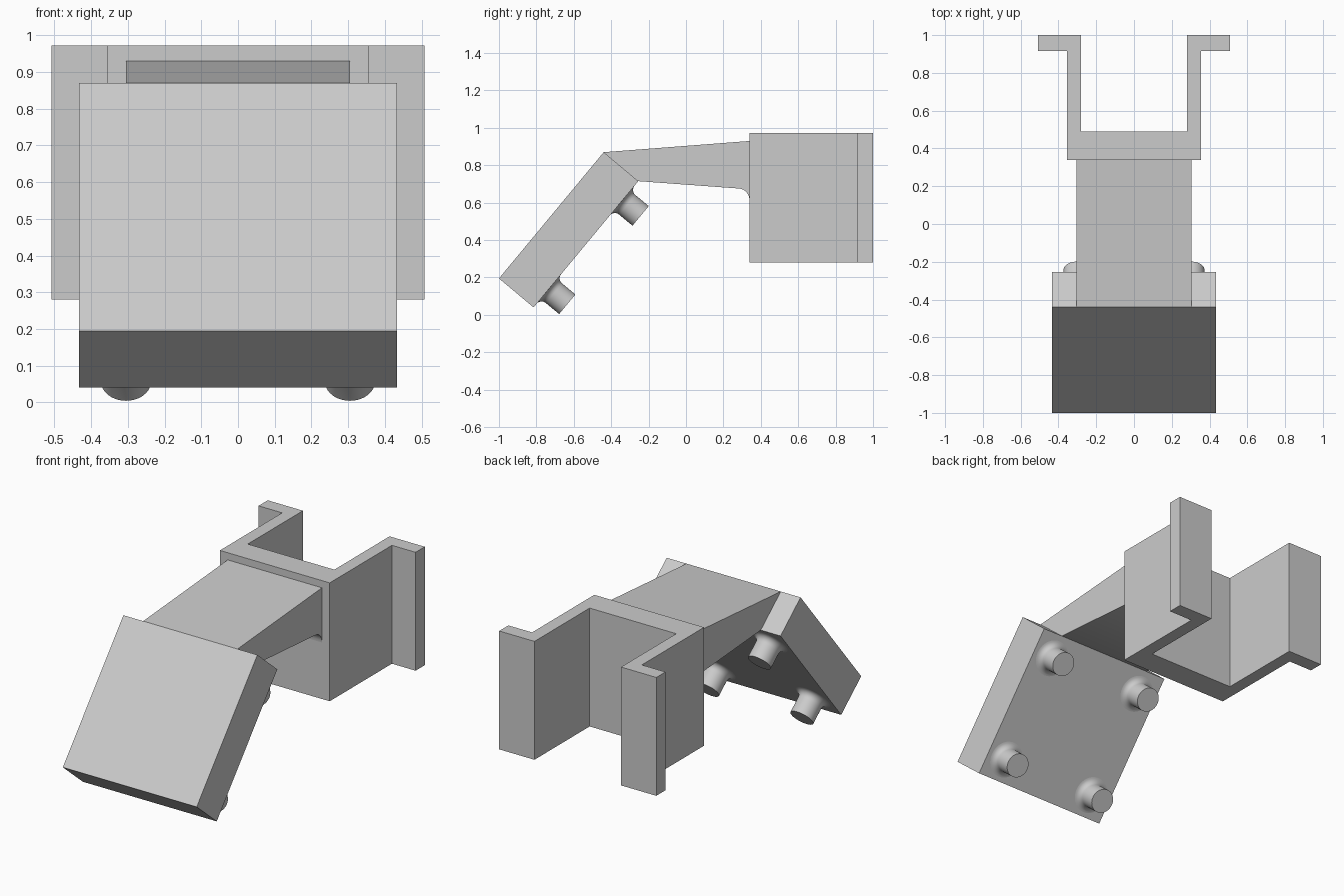
import bpy
import bmesh
from math import sin, cos, pi, tau
from mathutils import Vector

cube = bpy.data.objects.get("Cube")
if cube:
    bpy.data.objects.remove(cube, do_unlink=True)

GREY = (0.6, 0.6, 0.6, 1)
grey = bpy.data.materials.new("plain grey")
grey.use_nodes = True
grey.diffuse_color = GREY
grey.node_tree.nodes["Principled BSDF"].inputs["Base Color"].default_value = GREY


def finish(name, bm):
    """Turn a bmesh into a named grey object."""
    bmesh.ops.recalc_face_normals(bm, faces=bm.faces)
    mesh = bpy.data.meshes.new(name)
    bm.to_mesh(mesh)
    bm.free()
    mesh.materials.append(grey)
    obj = bpy.data.objects.new(name, mesh)
    bpy.context.collection.objects.link(obj)
    return obj


def smooth(obj):
    bpy.ops.object.select_all(action="DESELECT")
    obj.select_set(True)
    bpy.context.view_layer.objects.active = obj
    bpy.ops.object.shade_smooth_by_angle(angle=pi / 5)


def prism(name, outline, push):
    """Extrude a closed outline of 3D points along a vector."""
    bm = bmesh.new()
    face = bm.faces.new([bm.verts.new(p) for p in outline])
    grown = bmesh.ops.extrude_face_region(bm, geom=[face], use_keep_orig=True)
    moved = [v for v in grown["geom"] if isinstance(v, bmesh.types.BMVert)]
    bmesh.ops.translate(bm, verts=moved, vec=push)
    return finish(name, bm)


def side_prism(name, profile, half_width):
    """Extrude a (y, z) side profile across the width."""
    return prism(name, [(-half_width, y, z) for y, z in profile],
                 (2 * half_width, 0, 0))


# Tilted slab
top_front, top_back = (-0.44, 0.87), (-0.255, 0.715)
low_front, low_back = (-1.0, 0.195), (-0.815, 0.04)
side_prism("tilted_slab", [top_front, low_front, low_back, top_back], 0.433)

# Arm with a rounded inner corner where it meets the bracket
corner = [(0.28 + 0.06 * sin(i * pi / 16), 0.61 + 0.066 * cos(i * pi / 16))
          for i in range(9)]
arm = side_prism("arm", [top_front, top_back] + corner + [(0.34, 0.93)], 0.305)
smooth(arm)

# Bracket: a web with two rails and outward flanges, mirrored in plan
half_plan = [(0.355, 0.34), (0.355, 0.915), (0.508, 0.915),
             (0.508, 1.0), (0.28, 1.0), (0.28, 0.49)]
plan = half_plan + [(-x, y) for x, y in reversed(half_plan)]
prism("bracket", [(x, y, 0.28) for x, y in plan], (0, 0, 0.692))

# Pegs with flared bases on the slab underside
origin = Vector((0, *low_back))
along = (Vector((0, *top_back)) - origin).normalized()
outward = Vector((0, along.z, -along.y))
across = Vector((1, 0, 0))
RADIUS, FLARE, HEIGHT = 0.068, 0.035, 0.128


def peg(name, x, distance):
    base = origin + along * distance + across * x
    rings = [(RADIUS + FLARE * (1 - sin(t)), FLARE * (1 - cos(t)))
             for t in (i * pi / 12 for i in range(7))]
    rings = [(rings[0][0], -0.01)] + rings + [(RADIUS, HEIGHT)]
    bm = bmesh.new()
    verts = [bm.verts.new(base + across * r + outward * h) for r, h in rings]
    edges = [bm.edges.new(pair) for pair in zip(verts, verts[1:])]
    bmesh.ops.spin(bm, geom=verts + edges, cent=base, axis=outward,
                   angle=tau, steps=40, use_merge=True)
    bmesh.ops.remove_doubles(bm, verts=bm.verts, dist=0.0001)
    bmesh.ops.holes_fill(bm, edges=[e for e in bm.edges if e.is_boundary])
    smooth(finish(name, bm))


for side, x in (("left", 0.305), ("right", -0.305)):
    for level, distance in (("lower", 0.128), ("upper", 0.742)):
        peg(f"{level}_{side}_peg", x, distance)
